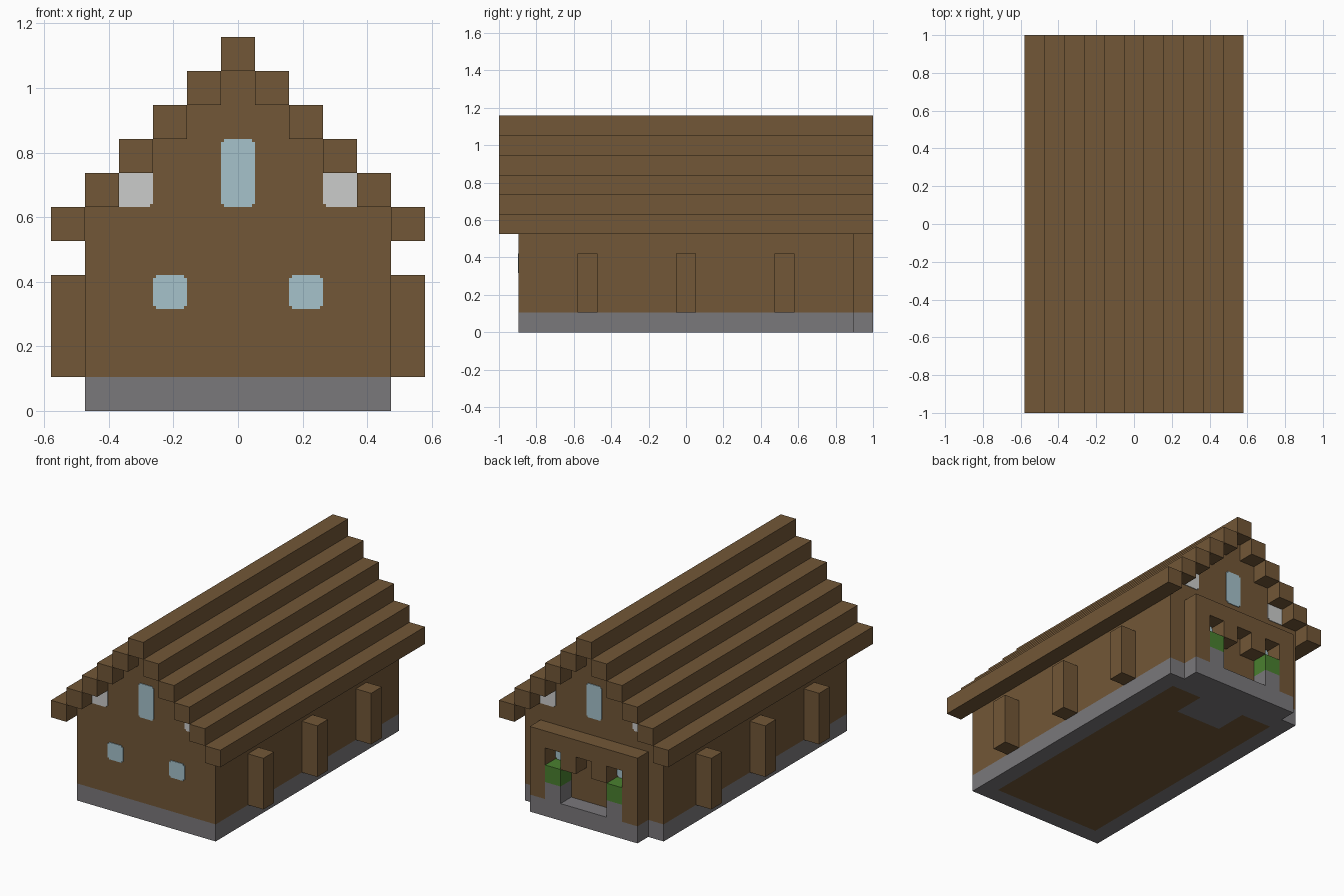
import bpy, bmesh

U = 2 / 19          # one building block
PLATE = 0.04        # plate thickness in blocks
NOTCH = 0.09        # corner notch of the panes in blocks

cube = bpy.data.objects.get("Cube")
if cube:
    bpy.data.objects.remove(cube, do_unlink=True)


def material(name, *rgb):
    linear = [((c / 255 + 0.055) / 1.055) ** 2.4 for c in rgb] + [1.0]
    mat = bpy.data.materials.new(name)
    mat.use_nodes = True
    mat.diffuse_color = linear
    mat.node_tree.nodes["Principled BSDF"].inputs["Base Color"].default_value = linear
    return mat


WOOD = material("brown wood", 114, 87, 55)
STONE = material("grey stone", 122, 120, 123)
GLASS = material("pale blue glass", 166, 194, 203)
PLASTER = material("light grey plaster", 203, 204, 203)
HEDGE = material("green hedge", 74, 128, 47)


def finish(name, bm, *mats):
    bmesh.ops.recalc_face_normals(bm, faces=bm.faces)
    bmesh.ops.scale(bm, vec=(U, U, U), verts=bm.verts)
    mesh = bpy.data.meshes.new(name)
    bm.to_mesh(mesh)
    bm.free()
    for mat in mats:
        mesh.materials.append(mat)
    obj = bpy.data.objects.new(name, mesh)
    bpy.context.collection.objects.link(obj)
    return obj


def prism(name, outline, y0, y1, mat):
    """Extrude an x-z outline from y0 to y1, all in blocks."""
    bm = bmesh.new()
    face = bm.faces.new([bm.verts.new((x, y0, z)) for x, z in outline])
    new = bmesh.ops.extrude_face_region(bm, geom=[face])["geom"]
    verts = [v for v in new if isinstance(v, bmesh.types.BMVert)]
    bmesh.ops.translate(bm, vec=(0, y1 - y0, 0), verts=verts)
    return finish(name, bm, mat)


def box(name, x0, x1, y0, y1, z0, z1, mat):
    return prism(name, [(x0, z0), (x1, z0), (x1, z1), (x0, z1)], y0, y1, mat)


def mirrored(half):
    return half + [(-x, z) for x, z in reversed(half)]


def pane(x0, x1, z0, z1, notched):
    """Rectangle outline whose listed corners (0-3) have a small square notch."""
    corners = [(x0, z0), (x1, z0), (x1, z1), (x0, z1)]
    mid_x, mid_z = (x0 + x1) / 2, (z0 + z1) / 2
    points = []
    for i, (x, z) in enumerate(corners):
        if i in notched:
            ix = x + NOTCH * (1 if x < mid_x else -1)
            iz = z + NOTCH * (1 if z < mid_z else -1)
            step = [(x, iz), (ix, iz), (ix, z)]
            points += step if i % 2 == 0 else step[::-1]
        else:
            points.append((x, z))
    return points


# Stone plinth, with the wooden floor showing on its underside
bm = bmesh.new()
bmesh.ops.create_cube(bm, size=1)
bmesh.ops.scale(bm, vec=(9, 17, 1), verts=bm.verts)
bmesh.ops.translate(bm, vec=(0, 0, 0.5), verts=bm.verts)
cuts = [((1, 0, 0), x) for x in (-3.5, -1.5, 1.5, 3.5)]
cuts += [((0, 1, 0), y) for y in (-7.5, 5.5, 7.5)]
for axis, at in cuts:
    bmesh.ops.bisect_plane(bm, geom=bm.verts[:] + bm.edges[:] + bm.faces[:],
                           plane_co=[a * at for a in axis], plane_no=axis)
for f in bm.faces:
    c = f.calc_center_median()
    inside = abs(c.x) < 3.5 and abs(c.y) < 7.5
    entrance = abs(c.x) < 1.5 and c.y > 5.5
    f.material_index = int(c.z < 0.01 and inside and not entrance)
finish("plinth", bm, STONE, WOOD)

# Walls with stepped gables
steps = [(4.5, 1)]
for i in range(5):
    steps += [(4.5 - i, 6 + i)]
    if i < 4:
        steps += [(3.5 - i, 6 + i)]
prism("walls", mirrored(steps), -8.5, 8.5, WOOD)

# Stepped roof beams
box("ridge_beam", -0.5, 0.5, -9.5, 9.5, 10, 11, WOOD)
for side, label in ((1, "left"), (-1, "right")):
    for i in range(1, 6):
        x = side * i
        box(f"{label}_roof_beam_{i}", x - 0.5, x + 0.5, -9.5, 9.5, 10 - i, 11 - i, WOOD)
    # Wall buttresses
    for i, y in enumerate((-5, 0, 5)):
        x = side * 5
        box(f"{label}_buttress_{i + 1}", x - 0.5, x + 0.5, y - 0.5, y + 0.5, 1, 4, WOOD)
    # Porch planters
    x = side * 2
    box(f"{label}_planter", x - 0.5, x + 0.5, 8.5, 9.5, 1, 2, STONE)
    box(f"{label}_hedge", x - 0.5, x + 0.5, 8.5, 9.5, 2, 3, HEDGE)

# Porch base and frame with hanging teeth
box("porch_base", -3.5, 3.5, 8.5, 9.5, 0, 1, STONE)
frame = [(0.5, 4), (0.5, 3), (1.5, 3), (1.5, 4), (2.5, 4), (2.5, 1), (3.5, 1), (3.5, 5)]
prism("porch_frame", mirrored(frame), 8.5, 9.5, WOOD)

# Windows and plaster panels on both gables
for end, y0, y1 in (("front", -8.5 - PLATE, -8.5), ("back", 8.5, 8.5 + PLATE)):
    prism(f"{end}_upper_window", pane(-0.5, 0.5, 6, 8, (0, 1, 2, 3)), y0, y1, GLASS)
    for side, label in ((1, "left"), (-1, "right")):
        x = side * 2
        prism(f"{end}_{label}_window", pane(x - 0.5, x + 0.5, 3, 4, (0, 1, 2, 3)), y0, y1, GLASS)
        x = side * 3
        inner = 0 if side > 0 else 1
        prism(f"{end}_{label}_panel", pane(x - 0.5, x + 0.5, 6, 7, (inner,)), y0, y1, PLASTER)
